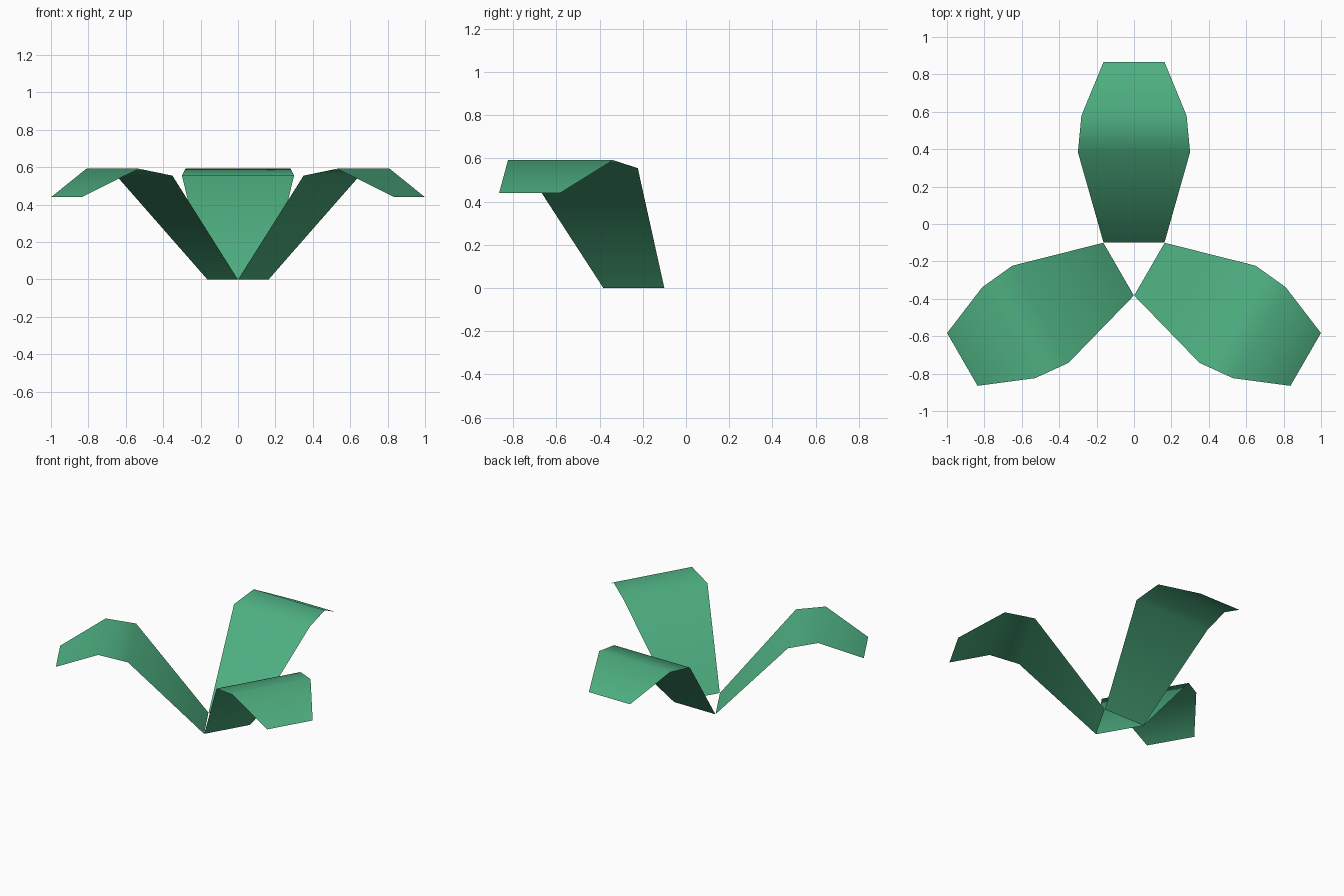
import bpy, math
from mathutils import Matrix, Vector

if "Cube" in bpy.data.objects:
    bpy.data.objects.remove(bpy.data.objects["Cube"])

green = bpy.data.materials.new("leaf green")
green.diffuse_color = (0.076, 0.43, 0.22, 1)
green.use_nodes = True
green.node_tree.nodes["Principled BSDF"].inputs["Base Color"].default_value = green.diffuse_color

# Three-fold centre of the plant
CENTRE = Vector((0, -0.194, 0))

# Leaf cross-rows from root to tip: distance from centre, height, half width
ROWS = [(0.095, 0.0, 0.163), (0.578, 0.555, 0.30),
        (0.774, 0.592, 0.281), (1.06, 0.44, 0.163)]


def leaf(name, angle):
    """Thin single-sheet leaf arching outwards, turned about the centre."""
    turn = Matrix.Translation(CENTRE) @ Matrix.Rotation(angle, 4, 'Z')
    verts = [turn @ Vector((s * w, r, z)) for r, z, w in ROWS for s in (-1, 1)]
    faces = [(2 * i, 2 * i + 1, 2 * i + 3, 2 * i + 2) for i in range(len(ROWS) - 1)]
    mesh = bpy.data.meshes.new(name)
    mesh.from_pydata(verts, [], faces)
    mesh.materials.append(green)
    mesh.shade_smooth()
    obj = bpy.data.objects.new(name, mesh)
    bpy.context.collection.objects.link(obj)


# Back leaf and the two front side leaves
for i, name in enumerate(("back_leaf", "left_leaf", "right_leaf")):
    leaf(name, i * math.tau / 3)
